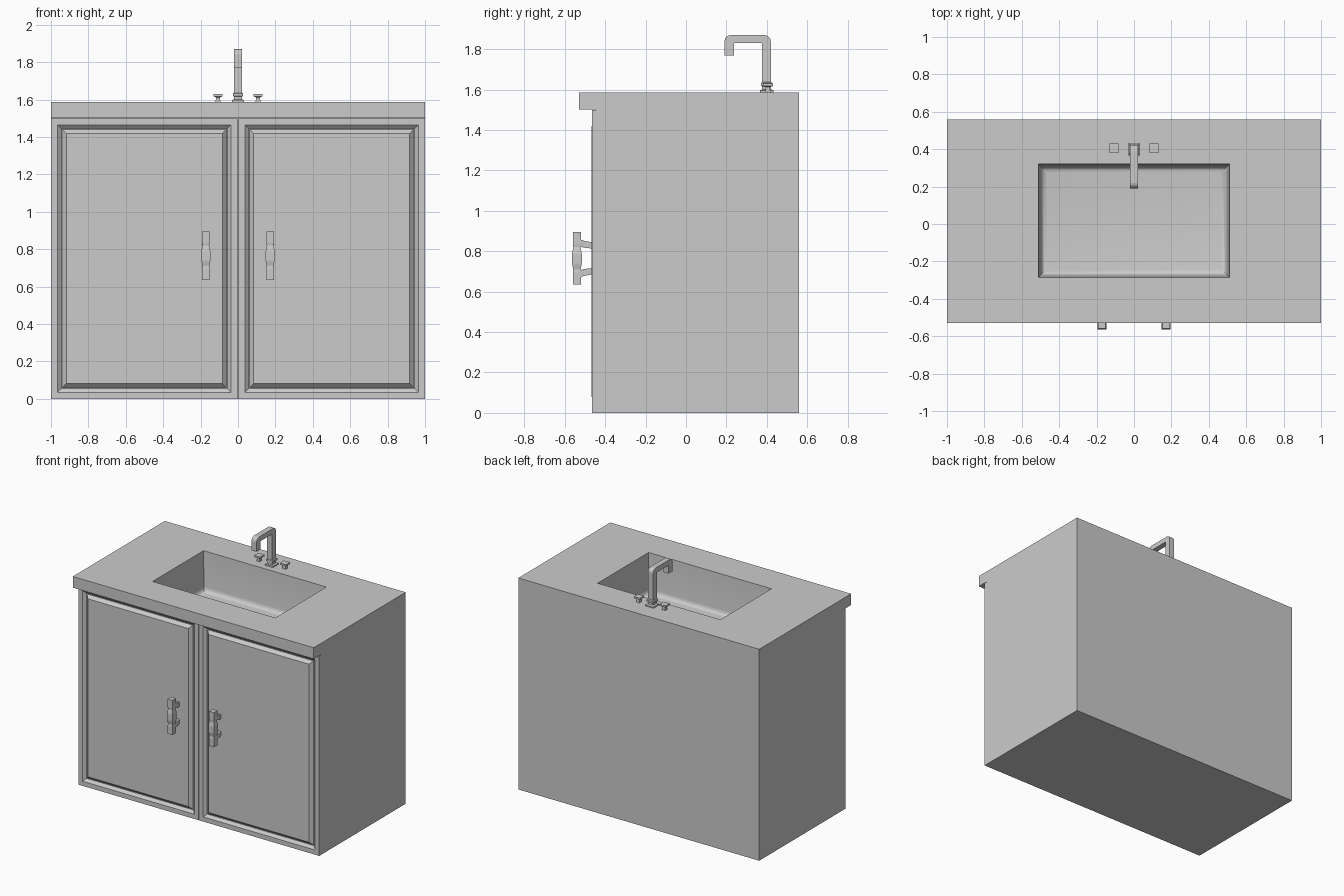
import bpy, bmesh
from math import sin, cos, pi

if "Cube" in bpy.data.objects:
    bpy.data.objects.remove(bpy.data.objects["Cube"])


def loft(name, rings, cap_start=True, cap_end=True, smooth=False):
    """Skin a list of equal-length point loops into one mesh object."""
    bm = bmesh.new()
    loops = [[bm.verts.new(p) for p in r] for r in rings]
    n = len(loops[0])
    for a, b in zip(loops, loops[1:]):
        for i in range(n):
            j = (i + 1) % n
            bm.faces.new((a[i], a[j], b[j], b[i]))
    if cap_start:
        bm.faces.new(loops[0][::-1])
    if cap_end:
        bm.faces.new(loops[-1])
    bmesh.ops.recalc_face_normals(bm, faces=bm.faces)
    me = bpy.data.meshes.new(name)
    bm.to_mesh(me)
    bm.free()
    ob = bpy.data.objects.new(name, me)
    bpy.context.collection.objects.link(ob)
    if smooth:
        bpy.context.view_layer.objects.active = ob
        ob.select_set(True)
        bpy.ops.object.shade_smooth_by_angle(angle=0.7)
        ob.select_set(False)
    return ob


def rect_z(x0, x1, y0, y1, z):
    return [(x0, y0, z), (x1, y0, z), (x1, y1, z), (x0, y1, z)]


def rect_y(x0, x1, z0, z1, y):
    return [(x0, y, z0), (x1, y, z0), (x1, y, z1), (x0, y, z1)]


def square_stack(name, cx, cy, levels):
    """Square-section column from (half_width, z) levels."""
    return loft(name, [rect_z(cx - h, cx + h, cy - h, cy + h, z) for h, z in levels])


TOP, SPLIT, BACK = 1.587, 1.503, 0.56

# Cabinet carcass, open on top under the counter
loft("cabinet_body", [rect_z(-1, 1, -0.445, BACK, z) for z in (0, SPLIT)], cap_end=False)

# Countertop with the sunken basin in one skin
BX, BY0, BY1, FLOOR, R = 0.51, -0.285, 0.32, 1.29, 0.035


def basin(inset, z):
    return rect_z(-BX + inset, BX - inset, BY0 + inset, BY1 - inset, z)


rings = [basin(-0.03, SPLIT), rect_z(-1, 1, -0.53, BACK, SPLIT),
         rect_z(-1, 1, -0.53, BACK, TOP), basin(0, TOP)]
for k in range(5):
    a = k / 4 * pi / 2
    rings.append(basin(0.01 + R * (1 - cos(a)), FLOOR + R * (1 - sin(a))))
loft("countertop_basin", rings, cap_start=False, smooth=True)

# Drain plate
square_stack("drain", 0, 0.02, [(0.04, FLOOR - 0.005), (0.04, FLOOR + 0.004)])

# Faucet base and collar
FY = 0.4
square_stack("faucet_base", 0, FY, [(0.033, TOP - 0.005), (0.033, 1.597), (0.02, 1.602),
                                    (0.02, 1.615), (0.028, 1.62), (0.028, 1.633), (0.022, 1.637)])

# Faucet neck: side profile with rounded outer corners, extruded across x
prof = [(0.42, 1.59)]
for cy, start in ((0.39, 0), (0.22, pi / 2)):
    for k in range(4):
        a = start + k * pi / 6
        prof.append((cy + 0.03 * cos(a), 1.84 + 0.03 * sin(a)))
prof += [(0.19, 1.77), (0.237, 1.77), (0.237, 1.832), (0.376, 1.832), (0.376, 1.59)]
loft("faucet_neck", [[(x, y, z) for y, z in prof] for x in (-0.021, 0.021)])

for side, s in (("left", -1), ("right", 1)):
    # Tap knobs
    square_stack(side + "_tap", s * 0.107, 0.405,
                 [(0.013, TOP - 0.005), (0.011, 1.612), (0.025, 1.618), (0.025, 1.63)])

    # Door: flat frame, sloped groove, raised panel
    x0, x1 = sorted((s * 0.002, s * 1.0))
    steps = [(0, -0.445), (0, -0.465), (0.035, -0.465), (0.055, -0.447),
             (0.06, -0.447), (0.082, -0.469)]
    loft(side + "_door", [rect_y(x0 + d, x1 - d, d, SPLIT - 0.003 - d, y) for d, y in steps])

    # Handle grip with swollen middle
    hx = s * 0.172
    square_stack(side + "_handle_grip", hx, -0.54,
                 [(0.02, 0.635), (0.02, 0.695), (0.018, 0.71), (0.024, 0.74),
                  (0.024, 0.79), (0.018, 0.82), (0.02, 0.835), (0.02, 0.895)])

    # Handle posts, leaning towards each other at the door
    for tag, m in (("lower", -1), ("upper", 1)):
        sections = [(0.02, 0.06, 0.095, -0.53), (0.016, 0.053, 0.087, -0.505),
                    (0.016, 0.048, 0.078, -0.46)]
        loft(side + "_handle_post_" + tag,
             [rect_y(hx - w, hx + w, 0.765 + m * a, 0.765 + m * b, y)
              for w, a, b, y in sections])
